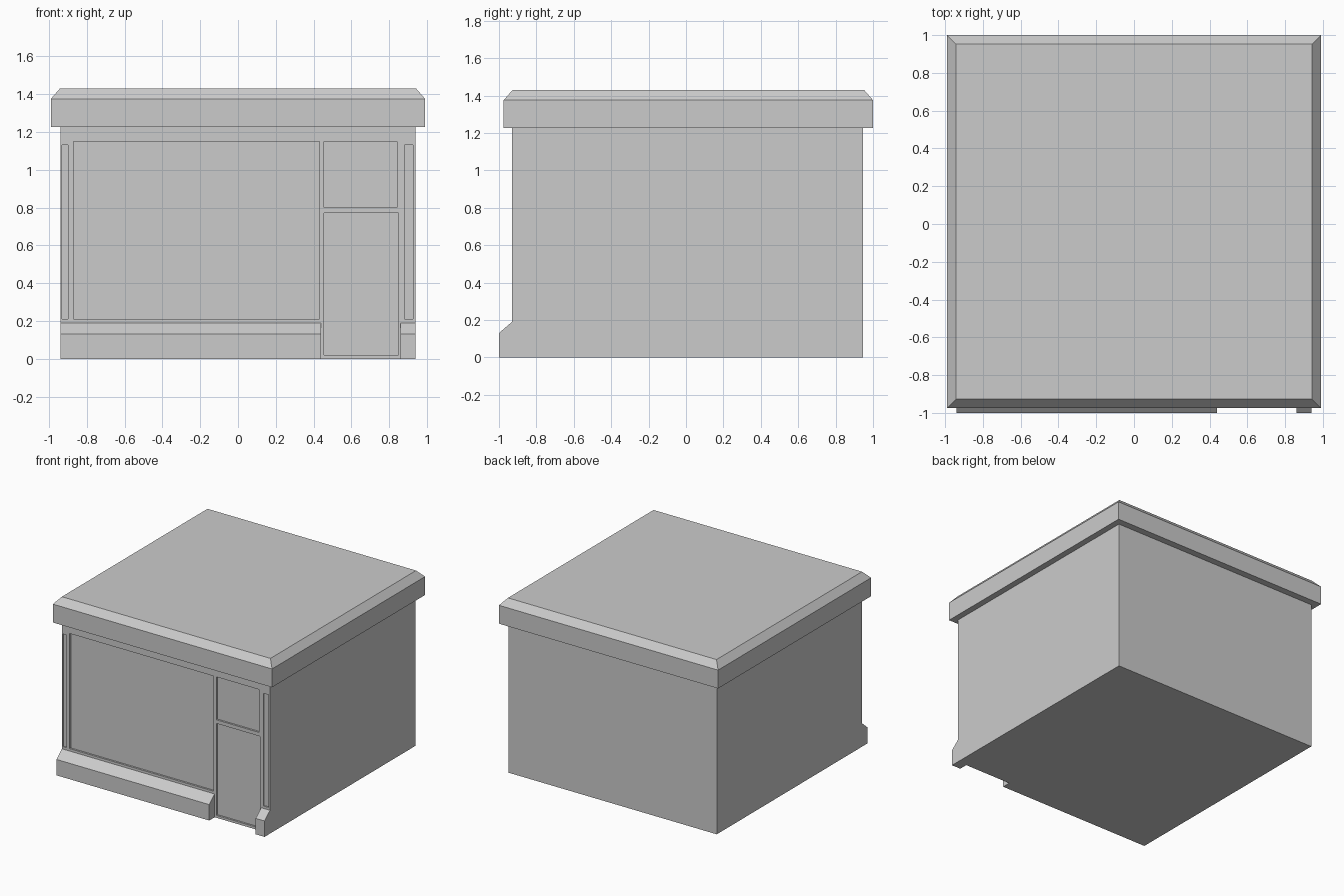
import bpy, bmesh

if "Cube" in bpy.data.objects:
    bpy.data.objects.remove(bpy.data.objects["Cube"])


def make_object(name, bm):
    bmesh.ops.recalc_face_normals(bm, faces=bm.faces)
    mesh = bpy.data.meshes.new(name)
    bm.to_mesh(mesh)
    bm.free()
    obj = bpy.data.objects.new(name, mesh)
    bpy.context.collection.objects.link(obj)
    return obj


def loft(name, rings):
    """Skin a stack of equal-length point rings and cap both ends."""
    bm = bmesh.new()
    loops = [[bm.verts.new(p) for p in ring] for ring in rings]
    n = len(loops[0])
    for a, b in zip(loops, loops[1:]):
        for i in range(n):
            j = (i + 1) % n
            bm.faces.new((a[i], a[j], b[j], b[i]))
    bm.faces.new(loops[0])
    bm.faces.new(loops[-1])
    return make_object(name, bm)


def rect(x0, x1, y0, y1, z):
    return [(x0, y0, z), (x1, y0, z), (x1, y1, z), (x0, y1, z)]


def box(name, x0, x1, y0, y1, z0, z1):
    return loft(name, [rect(x0, x1, y0, y1, z) for z in (z0, z1)])


FRONT = -0.93

# Main building block
walls = box("walls", -0.94, 0.94, FRONT, 0.945, 0, 1.23)

# Shallow recesses in the front: name, x range, z range, depth
recesses = [
    ("shop_window", -0.87, 0.43, 0.21, 1.15, 0.015),
    ("transom_window", 0.455, 0.84, 0.80, 1.15, 0.015),
    ("door", 0.455, 0.85, 0.02, 0.77, 0.015),
    ("left_pilaster_panel", -0.93, -0.90, 0.21, 1.13, 0.01),
    ("right_pilaster_panel", 0.88, 0.925, 0.21, 1.13, 0.01),
]
for name, x0, x1, z0, z1, depth in recesses:
    cutter = box(name + "_cutter", x0, x1, FRONT - 0.1, FRONT + depth, z0, z1)
    cutter.hide_render = True
    cutter.hide_set(True)
    mod = walls.modifiers.new(name, 'BOOLEAN')
    mod.operation = 'DIFFERENCE'
    mod.solver = 'EXACT'
    mod.object = cutter

# Bake the recesses and discard the cutters
depsgraph = bpy.context.evaluated_depsgraph_get()
baked = bpy.data.meshes.new_from_object(walls.evaluated_get(depsgraph))
walls.modifiers.clear()
walls.data = baked
for obj in list(bpy.data.objects):
    if obj.name.endswith("_cutter"):
        bpy.data.objects.remove(obj)

# Sloped plinths either side of the doorway
profile = [(FRONT + 0.005, 0), (-1.0, 0), (-1.0, 0.13), (FRONT, 0.19), (FRONT + 0.005, 0.19)]
for name, x0, x1 in (("window_plinth", -0.94, 0.44), ("corner_plinth", 0.86, 0.94)):
    loft(name, [[(x, y, z) for y, z in profile] for x in (x0, x1)])

# Overhanging roof slab with chamfered top edge
loft("roof", [rect(-0.99 + i, 0.99 - i, -0.975 + i, 1.0 - i, z)
              for i, z in ((0, 1.225), (0, 1.375), (0.048, 1.43))])
